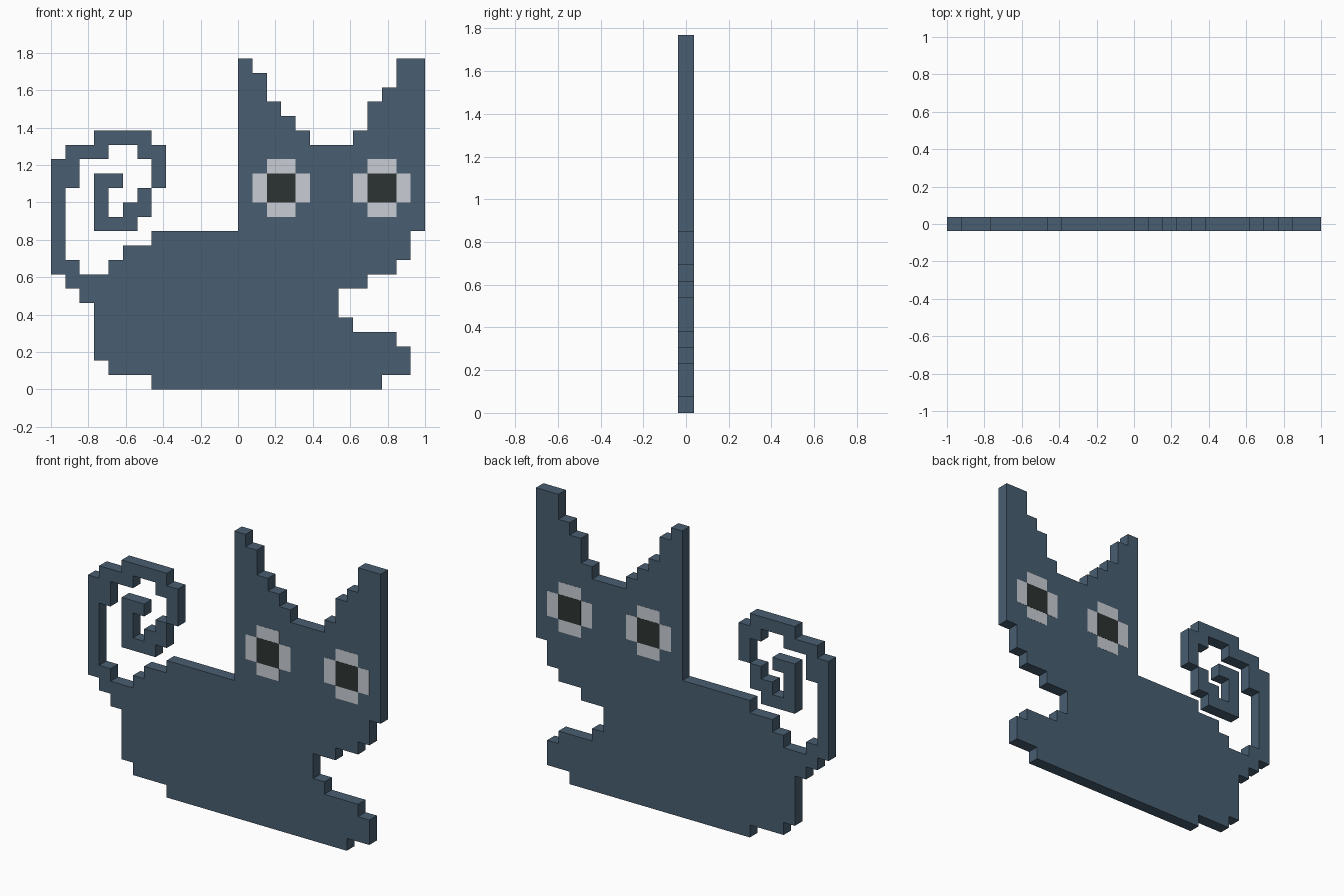
import bpy, bmesh

if "Cube" in bpy.data.objects:
    bpy.data.objects.remove(bpy.data.objects["Cube"])

CELL = 2 / 26          # the figure is drawn on a 26-cell-wide grid
HALF = 0.0365          # half thickness of the board


def material(name, rgb):
    m = bpy.data.materials.new(name)
    m.diffuse_color = (*[c ** 2.2 for c in rgb], 1)
    m.use_nodes = True
    m.node_tree.nodes["Principled BSDF"].inputs["Base Color"].default_value = m.diffuse_color
    return m


slate = material("slate blue", (0.29, 0.37, 0.44))
pale = material("pale grey", (0.78, 0.80, 0.83))
dark = material("dark pupil", (0.19, 0.215, 0.21))


def stepped_plate(name, start, moves, y0, y1, mat, rounding=0):
    """Extrude a stepped outline: moves alternate sideways / upward, in cells."""
    cx, cz = start
    bm = bmesh.new()
    verts = []
    for i, step in enumerate(moves):
        verts.append(bm.verts.new(((cx - 13) * CELL, y0, cz * CELL)))
        if i % 2:
            cz += step
        else:
            cx += step
    face = bm.faces.new(verts)
    if rounding:  # soften outward corners only
        corners = [l.vert for l in face.loops if l.is_convex]
        bmesh.ops.bevel(bm, geom=corners, offset=rounding, segments=3,
                        profile=0.5, affect='VERTICES')
    ext = bmesh.ops.extrude_face_region(bm, geom=bm.faces[:])
    bmesh.ops.translate(bm, vec=(0, y1 - y0, 0),
                        verts=[g for g in ext["geom"] if isinstance(g, bmesh.types.BMVert)])
    bmesh.ops.recalc_face_normals(bm, faces=bm.faces[:])
    me = bpy.data.meshes.new(name)
    bm.to_mesh(me)
    bm.free()
    me.materials.append(mat)
    ob = bpy.data.objects.new(name, me)
    bpy.context.collection.objects.link(ob)
    return ob


# Body, paw, head and ears as one silhouette
stepped_plate("body_and_head", (7, 0), [
    16, 1, 2, 2, -1, 1, -3, 1, -1, 2, 2, 1, 2, 1, 1, 2, 1, 12,      # paw, chin, face side
    -2, -2, -1, -1, -1, -2, -1, -1, -3, 1,                          # right ear
    -1, 1, -1, 1, -1, 2, -1, 1, -1, -12,                            # left ear
    -6, -1, -2, -1, -1, -1, -2, -2, 1, -4, 1, -1, 3, -1,            # back and rump
], -HALF, HALF, slate)

# Curled tail
stepped_plate("tail", (2, 7), [
    -1, 1, -1, 8, 1, 1, 2, 1, 4, -1, 1, -3, -1, -2, -1, -1, -3, 4,  # outer side
    2, -1, -1, -2, 1, 1, 1, 1, 1, 2, -1, 1, -2, -1, -2, -2, -1, -5, 1, -2,
], -HALF, HALF, slate)

# Eyes on both faces: cross-shaped pale plate with a square pupil
for side, where in ((-1, "front"), (1, "back")):
    for col, label in ((14, "left"), (21, "right")):
        stepped_plate(f"eye_{label}_{where}", (col, 13),
                      [1, -1, 2, 1, 1, 2, -1, 1, -2, -1, -1, -2],
                      side * (HALF - 0.002), side * (HALF + 0.001), pale, 0.012)
        stepped_plate(f"pupil_{label}_{where}", (col + 1, 13), [2, 2, -2, -2],
                      side * (HALF - 0.002), side * (HALF + 0.002), dark, 0.012)
